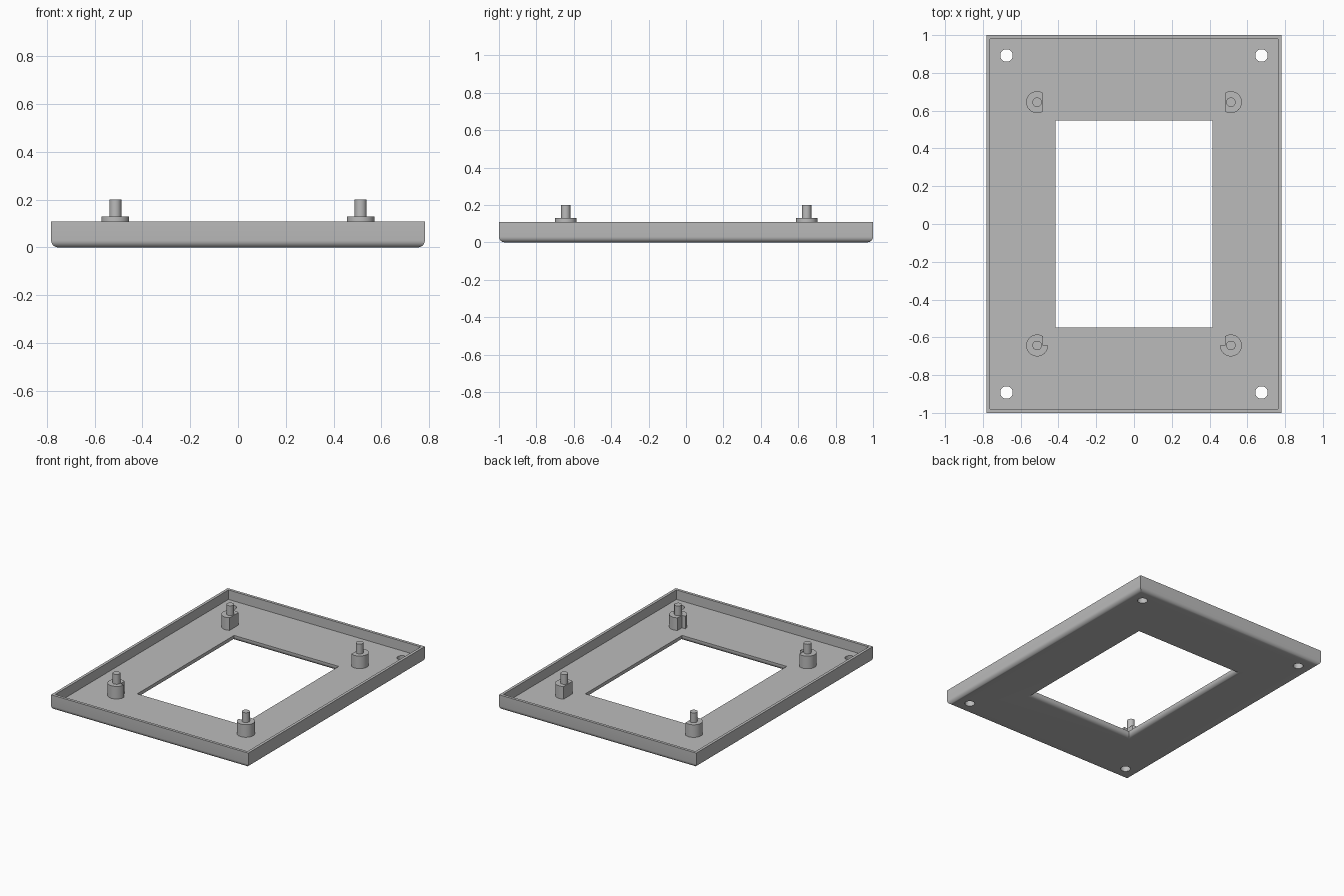
import bpy, bmesh
from math import sin, cos, acos, pi

cube = bpy.data.objects.get("Cube")
if cube:
    bpy.data.objects.remove(cube, do_unlink=True)

grey = bpy.data.materials.new("plain grey")
grey.use_nodes = True
grey.diffuse_color = (0.5, 0.5, 0.5, 1)
grey.node_tree.nodes["Principled BSDF"].inputs["Base Color"].default_value = (0.5, 0.5, 0.5, 1)

HX, HY, HEIGHT = 0.782, 1.0, 0.108      # outer half sizes and rim height
WX, WY = 0.415, 0.548                   # window half sizes
FLOOR, WALL, ROUND = 0.04, 0.02, 0.03


def finish(name, bm):
    bmesh.ops.recalc_face_normals(bm, faces=bm.faces)
    mesh = bpy.data.meshes.new(name)
    bm.to_mesh(mesh)
    bm.free()
    mesh.materials.append(grey)
    obj = bpy.data.objects.new(name, mesh)
    bpy.context.collection.objects.link(obj)
    return obj


def smooth(obj):
    bpy.ops.object.select_all(action="DESELECT")
    obj.select_set(True)
    bpy.context.view_layer.objects.active = obj
    bpy.ops.object.shade_smooth_by_angle(angle=pi / 6)


def prism(name, outline, z0, z1):
    bm = bmesh.new()
    face = bm.faces.new([bm.verts.new((x, y, z0)) for x, y in outline])
    top = bmesh.ops.extrude_face_region(bm, geom=[face])["geom"]
    bmesh.ops.translate(bm, vec=(0, 0, z1 - z0),
                        verts=[v for v in top if isinstance(v, bmesh.types.BMVert)])
    return finish(name, bm)


def arc(radius, start, end, steps):
    angles = [start + (end - start) * i / steps for i in range(steps + 1)]
    return [(radius * cos(a), radius * sin(a)) for a in angles]


def circle(x, y, radius, steps=32):
    return [(x + px, y + py) for px, py in arc(radius, 0, 2 * pi, steps)[:-1]]


# Tray: rectangular rings swept around the wall, underside, window and floor
fillet = [(ROUND * (1 - cos(a)), ROUND * (1 - sin(a)))
          for a in (i * pi / 12 for i in range(7))]
rings = [(HX - WALL, HY - WALL, HEIGHT), (HX, HY, HEIGHT)]
rings += [(HX - d, HY - d, z) for d, z in fillet]
rings += [(WX + d, WY + d, z) for d, z in reversed(fillet)]
rings += [(WX, WY, FLOOR), (HX - WALL, HY - WALL, FLOOR)]
bm = bmesh.new()
loops = [[bm.verts.new((sx * x, sy * y, z))
          for sx, sy in ((-1, -1), (1, -1), (1, 1), (-1, 1))] for x, y, z in rings]
for a, b in zip(loops, loops[1:] + loops[:1]):
    for i in range(4):
        j = (i + 1) % 4
        bm.faces.new((a[i], a[j], b[j], b[i]))
tray = finish("tray", bm)

# Corner screw holes
for sx in (-1, 1):
    for sy in (-1, 1):
        cutter = prism("hole_cutter", circle(sx * 0.675, sy * 0.892, 0.033), -0.1, 0.2)
        cutter.hide_render = True
        cutter.hide_set(True)
        cut = tray.modifiers.new("screw_hole", "BOOLEAN")
        cut.operation, cut.solver, cut.object = "DIFFERENCE", "EXACT", cutter
bpy.context.view_layer.objects.active = tray
tray.select_set(True)
for mod in list(tray.modifiers):
    cutter = mod.object
    bpy.ops.object.modifier_apply(modifier=mod.name)
    bpy.data.objects.remove(cutter, do_unlink=True)
smooth(tray)

# Cut bosses with locating pins: flat-sided at the back, notched at the front
R, FLAT = 0.058, 0.03
a = acos(FLAT / R)
d_shape = arc(R, a, 2 * pi - a, 28)
notched = arc(R, a, 2 * pi, 32) + [(FLAT, 0)]
for side, sx in (("right", -1), ("left", 1)):
    for end, y, shape in (("back", 0.645, d_shape), ("front", -0.643, notched)):
        x = sx * 0.513
        outline = [(x - sx * px, y + py) for px, py in shape]
        smooth(prism(f"{end}_{side}_boss", outline, FLOOR - 0.01, 0.13))
        smooth(prism(f"{end}_{side}_pin", circle(x, y, 0.025, 24), 0.12, 0.2))
